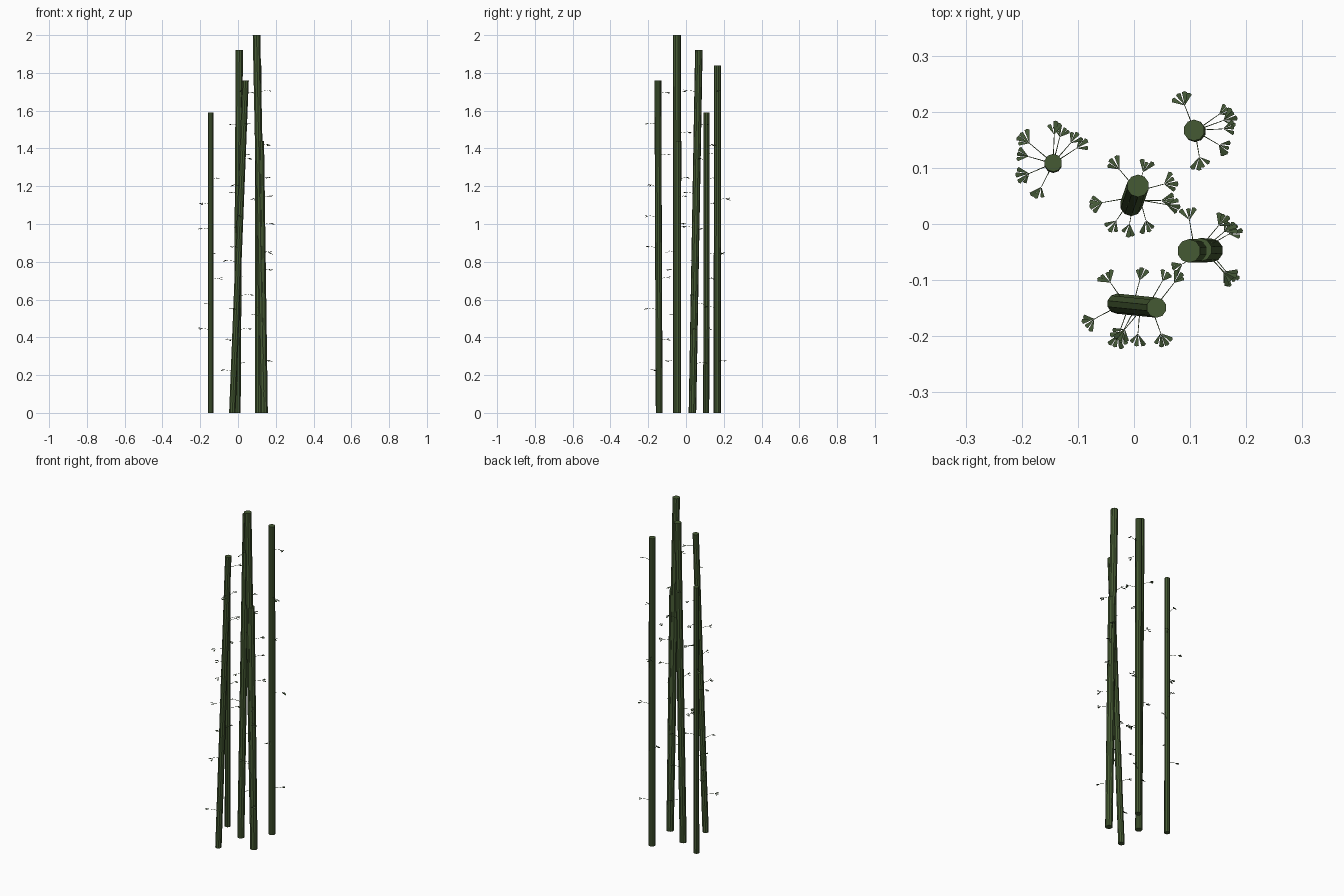
import bpy, bmesh, math, random
from mathutils import Vector

if "Cube" in bpy.data.objects:
    bpy.data.objects.remove(bpy.data.objects["Cube"])

random.seed(4)


def material(name, rgb):
    m = bpy.data.materials.new(name)
    m.diffuse_color = (*rgb, 1)
    m.use_nodes = True
    m.node_tree.nodes["Principled BSDF"].inputs["Base Color"].default_value = m.diffuse_color
    return m


cane_green = material("cane green", (0.060, 0.102, 0.033))
leaf_green = material("leaf green", (0.058, 0.098, 0.038))


def finish(bm, name, mat):
    bmesh.ops.recalc_face_normals(bm, faces=bm.faces)
    me = bpy.data.meshes.new(name)
    bm.to_mesh(me)
    bm.free()
    me.materials.append(mat)
    ob = bpy.data.objects.new(name, me)
    bpy.context.collection.objects.link(ob)


def tube(bm, p, q, r0, r1, sides):
    """Leaning prism; rings stay level for upright canes."""
    p, q = Vector(p), Vector(q)
    d = (q - p).normalized()
    if abs(d.z) > 0.9:
        u, v = Vector((1, 0, 0)), Vector((0, 1, 0))
    else:
        u = d.cross(Vector((0, 0, 1))).normalized()
        v = u.cross(d)
    rings = []
    for c, r in ((p, r0), (q, r1)):
        rings.append([bm.verts.new(c + r * (u * math.cos(a) + v * math.sin(a)))
                      for a in (2 * math.pi * (i + .5) / sides for i in range(sides))])
    for i in range(sides):
        j = (i + 1) % sides
        bm.faces.new((rings[0][i], rings[0][j], rings[1][j], rings[1][i]))
    bm.faces.new(rings[0])
    bm.faces.new(rings[1])


def leaf_fan(bm, tip, ang, size):
    """Three or four thin pointed leaf blades spreading from a twig tip."""
    count = random.choice((3, 4))
    for k in range(count):
        a = ang + (k - (count - 1) / 2) * 0.5 + random.uniform(-.1, .1)
        length = size * random.uniform(.8, 1.1)
        d = Vector((math.cos(a), math.sin(a), random.uniform(-.45, .15)))
        s = Vector((-math.sin(a), math.cos(a), random.uniform(-.3, .3)))
        end = tip + d * length
        w = length * 0.2
        top = [bm.verts.new(c) for c in (tip, end - s * w, end + d * w * .4, end + s * w)]
        low = bm.verts.new(tip + d * length * .7 - Vector((0, 0, .002)))
        bm.faces.new(top)
        for i in range(4):
            bm.faces.new((top[(i + 1) % 4], top[i], low))


def build_cane(n, base, top, r, lowest, highest, angles):
    """One cane with twigs spaced evenly up it, each at its own compass angle."""
    foot, head = Vector((*base, 0)), Vector(top)
    bm, bt, bl = bmesh.new(), bmesh.new(), bmesh.new()
    tube(bm, foot, head, r, r, 10)
    for k, deg in enumerate(angles):
        z = lowest + (highest - lowest) * k / (len(angles) - 1)
        root = foot.lerp(head, z / head.z)
        a = math.radians(deg)
        reach = r + random.uniform(.027, .040)
        tip = root + Vector((math.cos(a) * reach, math.sin(a) * reach, .008))
        tube(bt, root, tip, .0014, .0008, 4)
        leaf_fan(bl, tip, a, .022)
    finish(bm, f"cane_{n}", cane_green)
    finish(bt, f"twigs_{n}", cane_green)
    finish(bl, f"leaves_{n}", leaf_green)


# foot, head, radius, lowest and highest twig, twig angles from bottom to top
build_cane(1, (-.144, .107), (-.144, .109, 1.59), .016, .44, 1.37,
           (164, -117, 33, 76, -157, 140, 49, 88))
build_cane(2, (.109, .165), (.107, .167, 1.84), .019, .27, 1.70,
           (35, -80, 20, 111, -30, 3))
build_cane(3, (-.005, .034), (.007, .068, 1.92), .020, .26, 1.70,
           (70, 0, -10, -170, -100, -125, 15, 130, -75))
build_cane(4, (.138, -.047), (.098, -.048, 2.0), .021, .27, 1.48,
           (-50, -150, -45, 30, 50, 100))
build_cane(5, (.138, -.047), (.118, -.046, 1.44), .021, .85, 1.14, (-50, 40))
build_cane(6, (-.030, -.142), (.040, -.149, 1.76), .018, .22, 1.69,
           (-152, 125, -110, 75, -118, -95, -130, 60, -70, 52))
